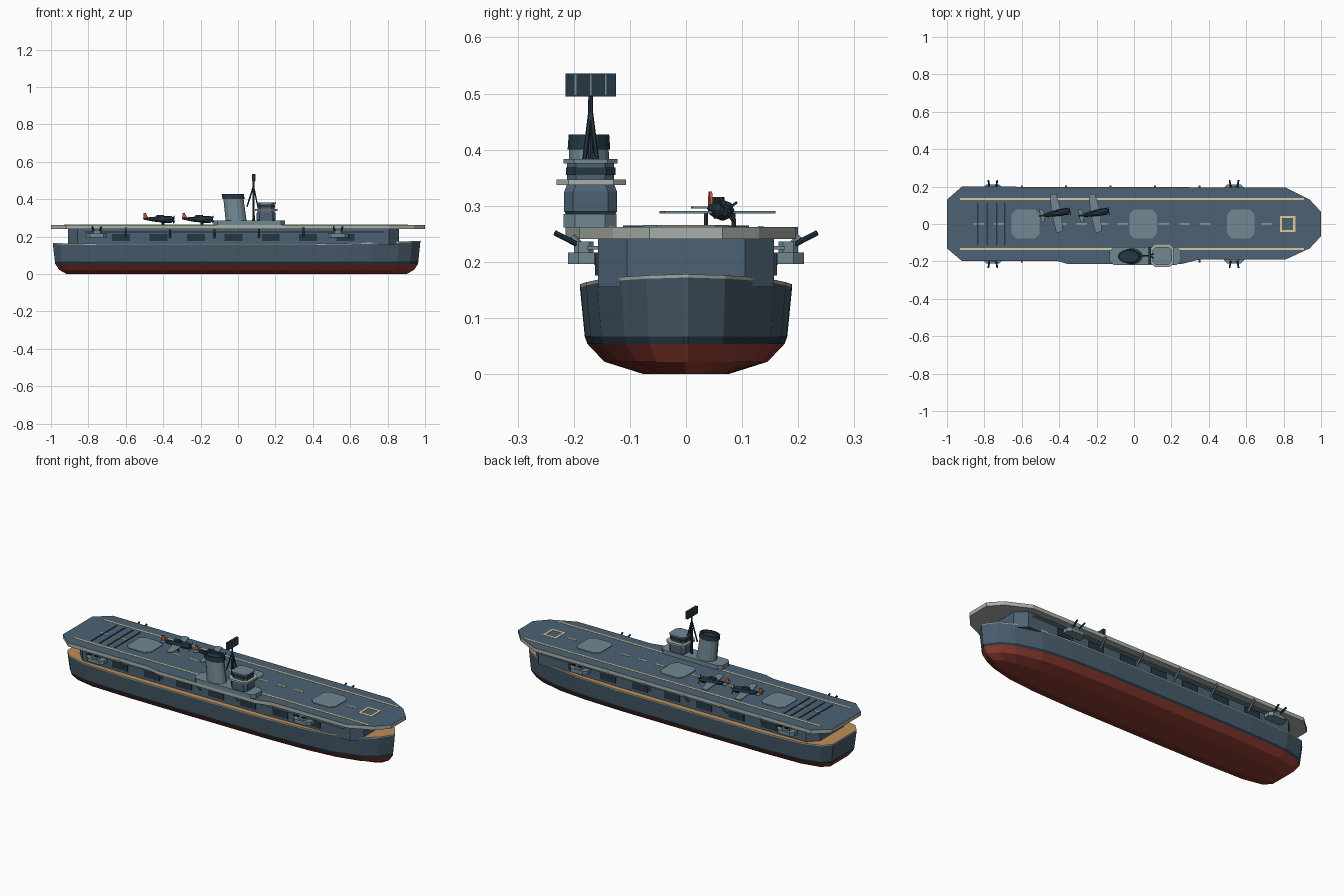
import bpy, bmesh, math
from mathutils import Matrix, Vector

if "Cube" in bpy.data.objects:
    bpy.data.objects.remove(bpy.data.objects["Cube"])


def material(name, hexcode):
    lin = []
    for i in (0, 2, 4):
        c = int(hexcode[i:i + 2], 16) / 255
        lin.append(c / 12.92 if c < 0.04045 else ((c + 0.055) / 1.055) ** 2.4)
    m = bpy.data.materials.new(name)
    m.diffuse_color = (*lin, 1)
    m.use_nodes = True
    m.node_tree.nodes["Principled BSDF"].inputs["Base Color"].default_value = m.diffuse_color
    return m


HULL = material("hull blue grey", "475B6A")
DECK = material("deck blue grey", "4C6274")
DARK = material("dark navy", "253743")
RED = material("bottom red", "8C3A2F")
PALE = material("pale grey", "A7AFA8")
STEEL = material("light steel", "718992")
WOOD = material("wood planking", "C0905A")
CREAM = material("cream paint", "DCCB9C")
ACCENT = material("accent red", "C4533F")


def finish(name, bm, mats):
    bmesh.ops.recalc_face_normals(bm, faces=bm.faces)
    mesh = bpy.data.meshes.new(name)
    bm.to_mesh(mesh)
    bm.free()
    for m in mats:
        mesh.materials.append(m)
    ob = bpy.data.objects.new(name, mesh)
    bpy.context.collection.objects.link(ob)
    return ob


def loft(name, rings, mats, strip_caps=False):
    """Skin rings of points; mats = bottom cap, one per band, top cap."""
    bm = bmesh.new()
    vs = [[bm.verts.new(p) for p in r] for r in rings]
    n = len(rings[0])
    uniq = list(dict.fromkeys(mats))

    def face(verts, m):
        bm.faces.new(verts).material_index = uniq.index(m)

    for k in range(len(rings) - 1):
        for i in range(n):
            j = (i + 1) % n
            face((vs[k][i], vs[k][j], vs[k + 1][j], vs[k + 1][i]), mats[k + 1])
    for ring, m in ((vs[0], mats[0]), (vs[-1], mats[-1])):
        if strip_caps:
            for i in range(n // 2 - 1):
                face((ring[i], ring[i + 1], ring[n - 2 - i], ring[n - 1 - i]), m)
        else:
            face(ring, m)
    return finish(name, bm, uniq)


def prism(name, pts, z0, z1, mat, top=None):
    rings = [[(x, y, z) for x, y in pts] for z in (z0, z1)]
    return loft(name, rings, [mat, mat, top or mat])


def rect(x0, x1, y0, y1, c=0.0):
    """Rectangle outline with corners cut by c."""
    if c == 0:
        return [(x0, y0), (x1, y0), (x1, y1), (x0, y1)]
    return [(x0 + c, y0), (x1 - c, y0), (x1, y0 + c), (x1, y1 - c),
            (x1 - c, y1), (x0 + c, y1), (x0, y1 - c), (x0, y0 + c)]


def tube(name, a, b, r, mat, r2=None, sides=8):
    a, b = Vector(a), Vector(b)
    bm = bmesh.new()
    m = Matrix.Translation((a + b) / 2) @ (b - a).to_track_quat('Z', 'Y').to_matrix().to_4x4()
    bmesh.ops.create_cone(bm, cap_ends=True, segments=sides, radius1=r,
                          radius2=r if r2 is None else r2, depth=(b - a).length, matrix=m)
    return finish(name, bm, [mat])


# Hull: plan outline repeated at each level, red below, dark waterline band
stations = [(-0.99, 0.105), (-0.95, 0.15), (-0.84, 0.178), (-0.6, 0.187), (-0.2, 0.189),
            (0.3, 0.188), (0.55, 0.178), (0.72, 0.158), (0.86, 0.115), (0.93, 0.07), (0.975, 0.004)]


def sheer(x):
    return 0.16 + 0.018 * max(0, (x - 0.2) / 0.775) ** 2 + 0.006 * max(0, (-x - 0.5) / 0.5) ** 2


def hull_ring(z, width, length, top_offset=None):
    half = []
    for x, w in stations:
        zz = z if top_offset is None else sheer(x) + top_offset
        half.append((x * length, w * width, zz))
    return [(x, -y, zz) for x, y, zz in half] + half[::-1]


loft("hull", [hull_ring(0, 0.4, 0.925), hull_ring(0.022, 0.77, 0.965), hull_ring(0.054, 0.93, 0.987),
              hull_ring(0.067, 0.955, 0.989), hull_ring(0, 1, 1, -0.006), hull_ring(0, 1, 1, 0)],
     [RED, RED, RED, DARK, HULL, PALE, WOOD], strip_caps=True)

# Hangar block under the flight deck
prism("hangar", rect(-0.91, 0.86, -0.157, 0.157, 0.052), 0.155, 0.242, DECK)

# Flight deck slab with painted top
outline = [(-1, -0.13), (-0.92, -0.198), (-0.41, -0.198), (-0.35, -0.215), (0.25, -0.215),
           (0.35, -0.19), (0.81, -0.19), (0.94, -0.13), (1, -0.065), (1, 0.065), (0.94, 0.13),
           (0.81, 0.195), (-0.92, 0.2), (-1, 0.13)]
prism("flight_deck", outline, 0.241, 0.262, PALE, DECK)

# Deck markings, arrestor wires and lifts
for s in (-1, 1):
    prism("deck_side_line", rect(-0.93, 0.91, s * 0.133 - 0.005, s * 0.133 + 0.005), 0.261, 0.2635, CREAM)
lifts = (-0.58, 0.05, 0.57)
for c in lifts:
    prism("aircraft_lift", rect(c - 0.074, c + 0.074, -0.077, 0.077, 0.025), 0.261, 0.2655, STEEL)
for i in range(15):
    x = -0.83 + i * 0.11
    if all(abs(x - c) > 0.1 for c in lifts):
        prism("deck_centre_dash", rect(x - 0.028, x + 0.028, -0.004, 0.004), 0.261, 0.2635, CREAM)
for x in (-0.835, -0.785, -0.735, -0.69):
    prism("arrestor_wire", rect(x - 0.004, x + 0.004, -0.112, 0.112), 0.261, 0.265, DARK)
for r in (rect(0.78, 0.863, 0.032, 0.044), rect(0.78, 0.863, -0.044, -0.032),
          rect(0.78, 0.792, -0.032, 0.032), rect(0.851, 0.863, -0.032, 0.032)):
    prism("bow_marking_square", r, 0.261, 0.2635, CREAM)

# Side fittings on both sides
for s in (-1, 1):
    def side(x0, x1, ya, yb, c=0):
        return rect(x0, x1, min(s * ya, s * yb), max(s * ya, s * yb), c)

    prism("catwalk", side(-0.82, 0.78, 0.15, 0.176), 0.222, 0.228, STEEL)
    for i in range(7):
        x = -0.625 + i * 0.2
        prism("hangar_opening", side(x - 0.048, x + 0.048, 0.15, 0.162), 0.176, 0.215, DARK)
    for i in range(5):
        x = -0.6 + i * 0.2375
        tube("deck_bracket", (x, s * 0.155, 0.195), (x, s * 0.203, 0.246), 0.006, STEEL, sides=6)
    for x in (-0.755, 0.535):
        prism("gun_sponson", side(x - 0.055, x + 0.055, 0.145, 0.21, 0.018), 0.196, 0.217, STEEL)
        prism("gun_mount", side(x - 0.025, x + 0.025, 0.165, 0.2, 0.008), 0.216, 0.236, STEEL)
        for d in (-0.015, 0.015):
            tube("gun_barrel", (x + d, s * 0.18, 0.224), (x + d * 1.6, s * 0.234, 0.252), 0.0048, DARK)

# Island base and bridge tower
IY = -0.17
prism("island_base", rect(-0.13, 0.25, -0.218, -0.124, 0.02), 0.261, 0.285, STEEL)
levels = [(0.285, 0.045, 0.044), (0.29, 0.05, 0.047), (0.325, 0.05, 0.047), (0.338, 0.044, 0.042)]
loft("bridge_tower", [[(x, y, z) for x, y in rect(0.15 - a, 0.15 + a, IY - b, IY + b, 0.016)]
                      for z, a, b in levels], [DECK] * 5)
prism("bridge_platform", rect(0.09, 0.212, IY - 0.061, IY + 0.063, 0.022), 0.337, 0.347, PALE)
prism("bridge_house", rect(0.104, 0.196, IY - 0.042, IY + 0.042, 0.016), 0.346, 0.376, DECK)
prism("bridge_windows", rect(0.102, 0.198, IY - 0.044, IY + 0.044, 0.016), 0.355, 0.368, DARK)
prism("bridge_roof", rect(0.098, 0.202, IY - 0.048, IY + 0.048, 0.018), 0.375, 0.383, STEEL)

# Raked oval funnel with dark cap
rings = []
for z, cx, a, b in ((0.284, -0.01, 0.056, 0.042), (0.4, -0.024, 0.054, 0.036), (0.4, -0.024, 0.059, 0.039),
                    (0.427, -0.028, 0.059, 0.037), (0.427, -0.028, 0.049, 0.03), (0.415, -0.028, 0.049, 0.03)):
    rings.append([(cx + a * math.cos(t * math.tau / 14), IY - 0.003 + b * math.sin(t * math.tau / 14), z)
                  for t in range(14)])
loft("funnel", rings, [STEEL, STEEL, DARK, DARK, DARK, DARK, DARK])

# Tripod mast and flat radar panel
tube("mast", (0.083, IY, 0.28), (0.083, IY, 0.505), 0.007, DARK, 0.004)
for x, y in ((0.048, IY), (0.106, IY - 0.014), (0.106, IY + 0.014)):
    tube("mast_leg", (x, y, 0.36), (0.083, IY, 0.47), 0.004, DARK, sides=6)
prism("radar_panel", rect(0.077, 0.091, IY - 0.045, IY + 0.045), 0.495, 0.536, DARK)
for d in (-0.027, 0, 0.027):
    prism("radar_rib", rect(0.075, 0.093, IY + d - 0.0015, IY + d + 0.0015), 0.497, 0.534, STEEL)


# Parked propeller aircraft
def aircraft(cx, cy):
    parts = []
    sections = ((-0.085, 0.005, 0.296), (-0.03, 0.013, 0.293), (0.03, 0.018, 0.292),
                (0.065, 0.018, 0.292), (0.076, 0.01, 0.292))
    parts.append(loft("aircraft_fuselage",
                      [[(x, r * math.cos(k * math.pi / 4), z + r * math.sin(k * math.pi / 4))
                        for k in range(8)] for x, r, z in sections], [DARK] * 6))
    parts.append(prism("aircraft_wing", [(-0.02, 0), (-0.013, -0.1), (-0.005, -0.105), (0.022, -0.1),
                                         (0.034, 0), (0.022, 0.1), (-0.005, 0.105), (-0.013, 0.1)],
                       0.286, 0.291, STEEL))
    parts.append(prism("aircraft_tailplane", [(-0.082, -0.034), (-0.066, -0.034), (-0.055, 0),
                                              (-0.066, 0.034), (-0.082, 0.034)], 0.295, 0.299, STEEL))
    fin = [(-0.088, 0.295), (-0.058, 0.295), (-0.074, 0.325), (-0.085, 0.325)]
    parts.append(loft("aircraft_fin", [[(x, y, z) for x, z in fin] for y in (-0.0025, 0.0025)], [ACCENT] * 3))
    parts.append(prism("aircraft_canopy", rect(-0.015, 0.025, -0.008, 0.008, 0.004), 0.3, 0.316, DARK))
    for t in (0.6, 0.6 + math.pi / 2):
        v = Vector((0, math.cos(t), math.sin(t))) * 0.025
        hub = Vector((0.078, 0, 0.292))
        parts.append(tube("aircraft_propeller", hub - v, hub + v, 0.0022, DARK, sides=6))
    for y in (-0.025, 0.025):
        parts.append(tube("aircraft_gear", (0.02, y, 0.262), (0.018, y, 0.288), 0.004, DARK, sides=6))
    for p in parts:
        p.matrix_world = Matrix.Translation((cx, cy, 0)) @ Matrix.Rotation(math.radians(10), 4, 'Z')


for cx in (-0.42, -0.212):
    aircraft(cx, 0.057)
